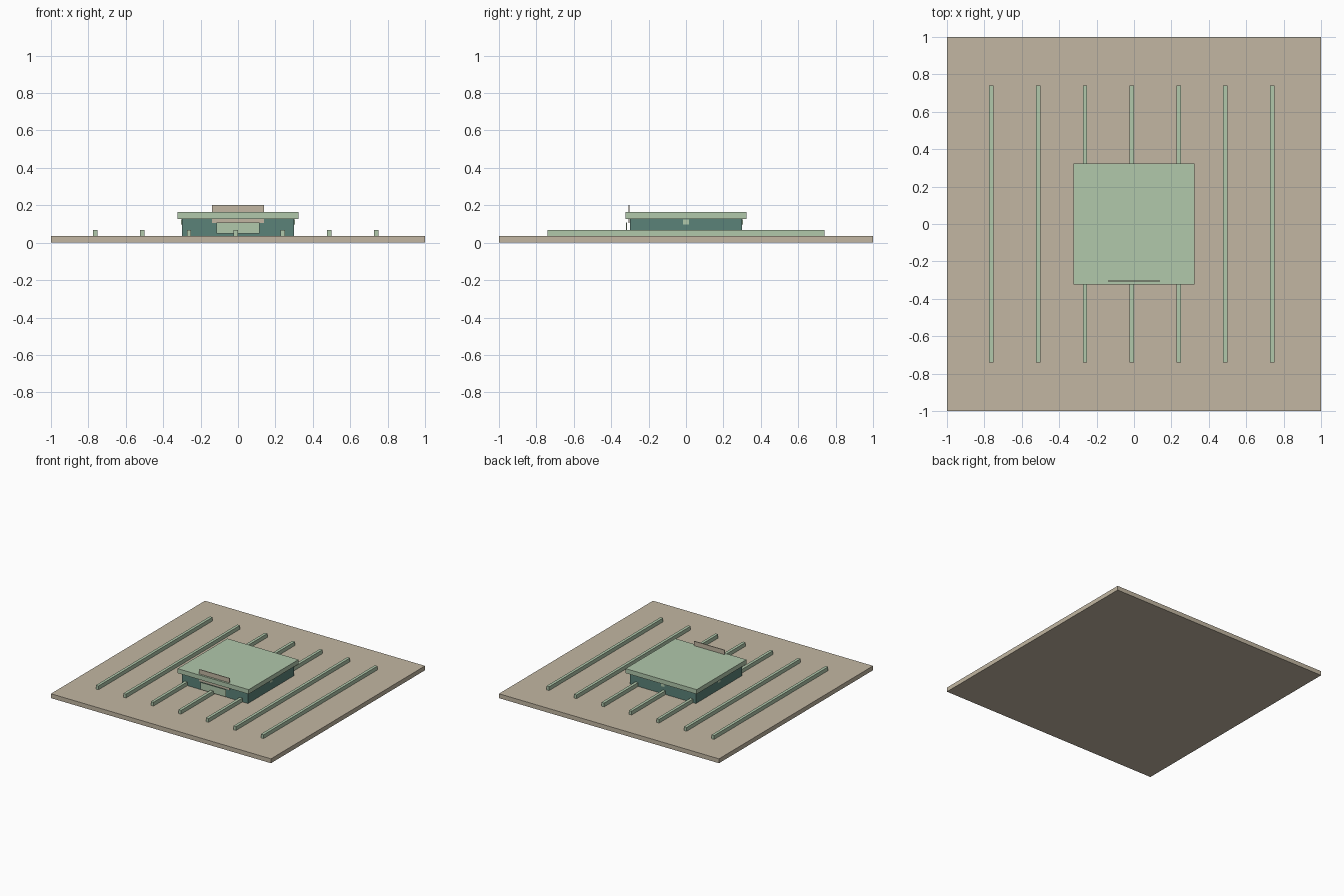
import bpy

default = bpy.data.objects.get("Cube")
if default:
    bpy.data.objects.remove(default, do_unlink=True)


def material(name, rgb):
    m = bpy.data.materials.new(name)
    m.use_nodes = True
    colour = (*rgb, 1)
    m.diffuse_color = colour
    m.node_tree.nodes["Principled BSDF"].inputs["Base Color"].default_value = colour
    return m


sand = material("sand", (0.54, 0.47, 0.36))
pale_green = material("pale_green", (0.44, 0.58, 0.41))
teal = material("teal", (0.105, 0.225, 0.19))


def box(name, mat, x, y, z):
    """Box spanning the (low, high) range on each axis."""
    spans = (x, y, z)
    bpy.ops.mesh.primitive_cube_add(size=1, location=[(a + b) / 2 for a, b in spans])
    ob = bpy.context.object
    ob.name = name
    ob.scale = [b - a for a, b in spans]
    bpy.ops.object.transform_apply(location=False, rotation=False, scale=True)
    ob.data.materials.append(mat)
    return ob


# Ground slab
BASE = 0.036
box("ground_slab", sand, (-1, 1), (-1, 1), (0, BASE))

# Parallel rails running front to back
for i in range(7):
    x = -0.012 + (i - 3) * 0.25
    box(f"rail_{i + 1}", pale_green, (x - 0.012, x + 0.012), (-0.74, 0.74), (BASE, 0.067))

# Building and overhanging flat roof
box("building_walls", teal, (-0.3, 0.3), (-0.3, 0.3), (BASE, 0.13))
box("roof", pale_green, (-0.323, 0.323), (-0.323, 0.323), (0.128, 0.165))

# Front board rising through the roof, and the counter panel below it
box("front_board", sand, (-0.138, 0.138), (-0.307, -0.301), (0.105, 0.202))
box("front_panel", pale_green, (-0.116, 0.114), (-0.321, -0.316), (0.048, 0.107))

# Small square vents under the eaves on the other walls
for name, x, y in (("left_vent", (0.298, 0.304), (-0.016, 0.016)),
                   ("right_vent", (-0.304, -0.298), (-0.016, 0.016)),
                   ("back_vent", (-0.016, 0.016), (0.298, 0.304))):
    box(name, pale_green, x, y, (0.097, 0.125))
